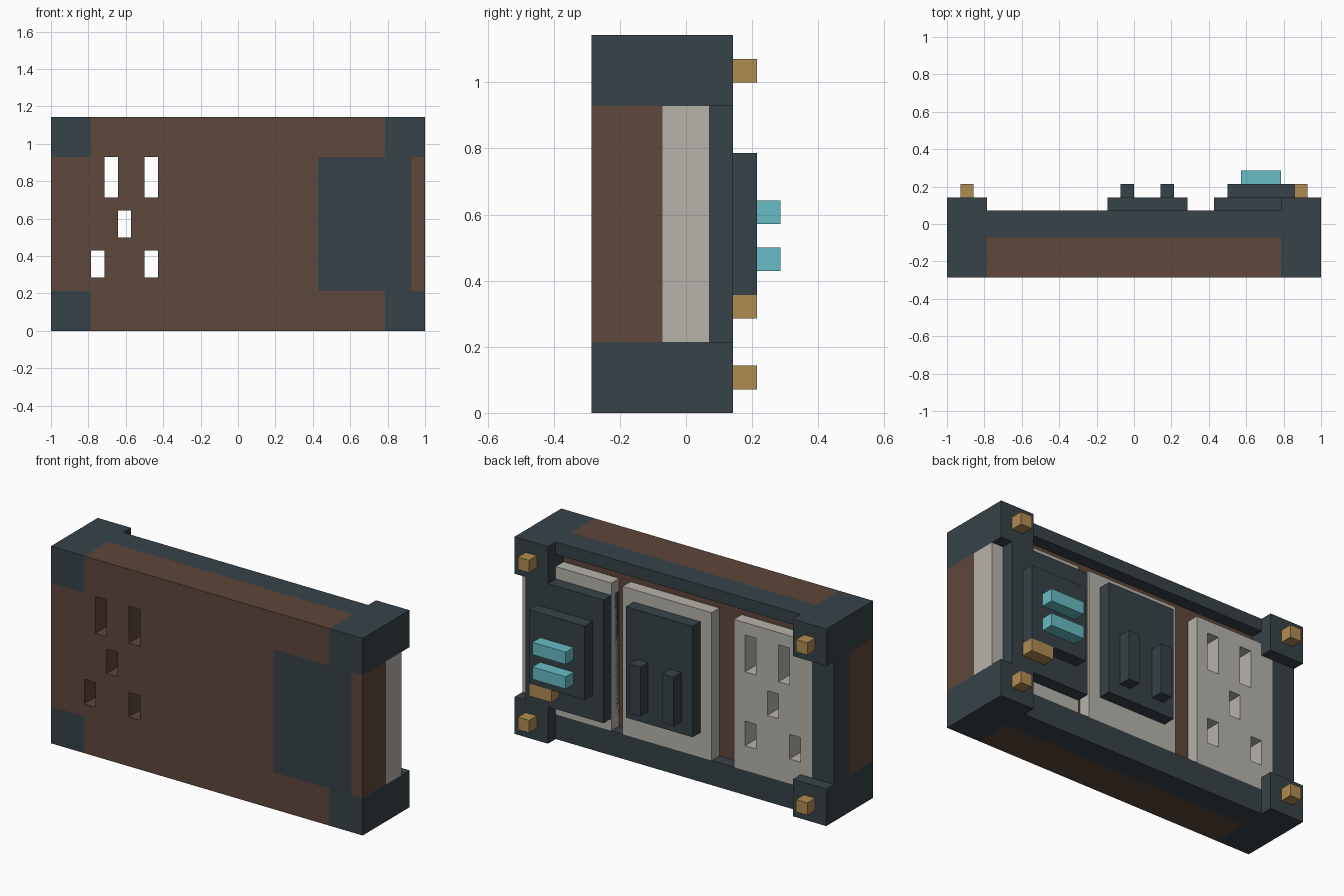
import bpy, bmesh

if "Cube" in bpy.data.objects:
    bpy.data.objects.remove(bpy.data.objects["Cube"])

U = 1 / 14  # one block unit; all sizes below are in block units


def material(name, rgb):
    m = bpy.data.materials.new(name)
    lin = [((c / 255 + 0.055) / 1.055) ** 2.4 for c in rgb]
    m.diffuse_color = (*lin, 1)
    m.use_nodes = True
    m.node_tree.nodes["Principled BSDF"].inputs["Base Color"].default_value = m.diffuse_color
    return m


BROWN = material("brown casing", (94, 71, 59))
DARK = material("dark slate metal", (55, 66, 72))
GREY = material("warm grey plate", (183, 179, 171))
BRASS = material("brass", (176, 140, 81))
CYAN = material("cyan glow", (103, 188, 195))


def slab(name, mat, x, y, z, cutouts=()):
    """Box given by (min, max) ranges, with rectangular (x0, x1, z0, z1) cutouts through y."""
    xs = sorted({*x, *(c for k in cutouts for c in k[:2])})
    zs = sorted({*z, *(c for k in cutouts for c in k[2:])})
    nx, nz = len(xs) - 1, len(zs) - 1

    def solid(i, j):
        if not (0 <= i < nx and 0 <= j < nz):
            return False
        cx, cz = (xs[i] + xs[i + 1]) / 2, (zs[j] + zs[j + 1]) / 2
        return not any(a < cx < b and c < cz < d for a, b, c, d in cutouts)

    bm = bmesh.new()
    verts = {}

    def v(i, s, j):
        if (i, s, j) not in verts:
            verts[i, s, j] = bm.verts.new((xs[i] * U, y[s] * U, zs[j] * U))
        return verts[i, s, j]

    for i in range(nx):
        for j in range(nz):
            if not solid(i, j):
                continue
            a, b, c, d = (i, j), (i + 1, j), (i + 1, j + 1), (i, j + 1)
            bm.faces.new([v(p, 0, q) for p, q in (a, b, c, d)])
            bm.faces.new([v(p, 1, q) for p, q in (d, c, b, a)])
            for p, q, n in ((a, b, (i, j - 1)), (b, c, (i + 1, j)),
                            (c, d, (i, j + 1)), (d, a, (i - 1, j))):
                if not solid(*n):
                    bm.faces.new([v(p[0], 0, p[1]), v(p[0], 1, p[1]),
                                  v(q[0], 1, q[1]), v(q[0], 0, q[1])])
    bmesh.ops.recalc_face_normals(bm, faces=bm.faces)
    me = bpy.data.meshes.new(name)
    bm.to_mesh(me)
    bm.free()
    me.materials.append(mat)
    ob = bpy.data.objects.new(name, me)
    bpy.context.collection.objects.link(ob)
    return ob


holes = [(-10, -9, 10, 13), (-7, -6, 10, 13), (-9, -8, 7, 9),
         (-11, -10, 4, 6), (-7, -6, 4, 6)]
core = (6, 13, 3, 13)
corners = [(a, a + 3, c, c + 3) for a in (-14, 11) for c in (0, 13)]

# brown front casing, pierced by the holes, the core and the corners
slab("front_casing", BROWN, (-14, 14), (-4, -1), (0, 16), holes + corners + [core])

# corner blocks with brass studs
for a, b, c, d in corners:
    slab("corner_block", DARK, (a, b), (-4, 2), (c, d))
    sx = -13 if a < 0 else 12
    slab("corner_stud", BRASS, (sx, sx + 1), (2, 3), (c + 1, c + 2))

# frame rails and side columns
slab("top_rail", DARK, (-11, 11), (-1, 1), (15, 16))
slab("bottom_rail", DARK, (-11, 11), (-1, 1), (0, 2))
slab("left_column", DARK, (-14, -12), (-1, 1), (3, 13))
slab("right_column", GREY, (12, 14), (-1, 1), (3, 13))

# recessed brown strips between the back plates
slab("top_recess", BROWN, (-11, 11), (-1, 0), (14, 15))
slab("wide_recess", BROWN, (-5, -3), (-1, 0), (2, 14))
slab("narrow_recess", BROWN, (5, 6), (-1, 0), (2, 14))

# grey back plates
slab("vent_plate", GREY, (-12, -5), (-1, 1), (2, 14), holes)
slab("middle_plate", GREY, (-3, 5), (-1, 1), (2, 14))
slab("core_plate", GREY, (6, 12), (-1, 1), (2, 14))

# middle control panel with two levers
slab("middle_panel", DARK, (-2, 4), (1, 2), (4, 13))
for x0 in (-1, 2):
    slab("lever", DARK, (x0, x0 + 1), (2, 3), (5, 9))

# core running through the casing, with display, lights and brass tab
slab("core_block", DARK, core[:2], (-4, 2), core[2:])
slab("display_panel", DARK, (7, 12), (2, 3), (5, 11))
for z0 in (6, 8):
    slab("display_light", CYAN, (8, 11), (3, 4), (z0, z0 + 1))
slab("display_tab", BRASS, (10, 12), (2, 3), (4, 5))
